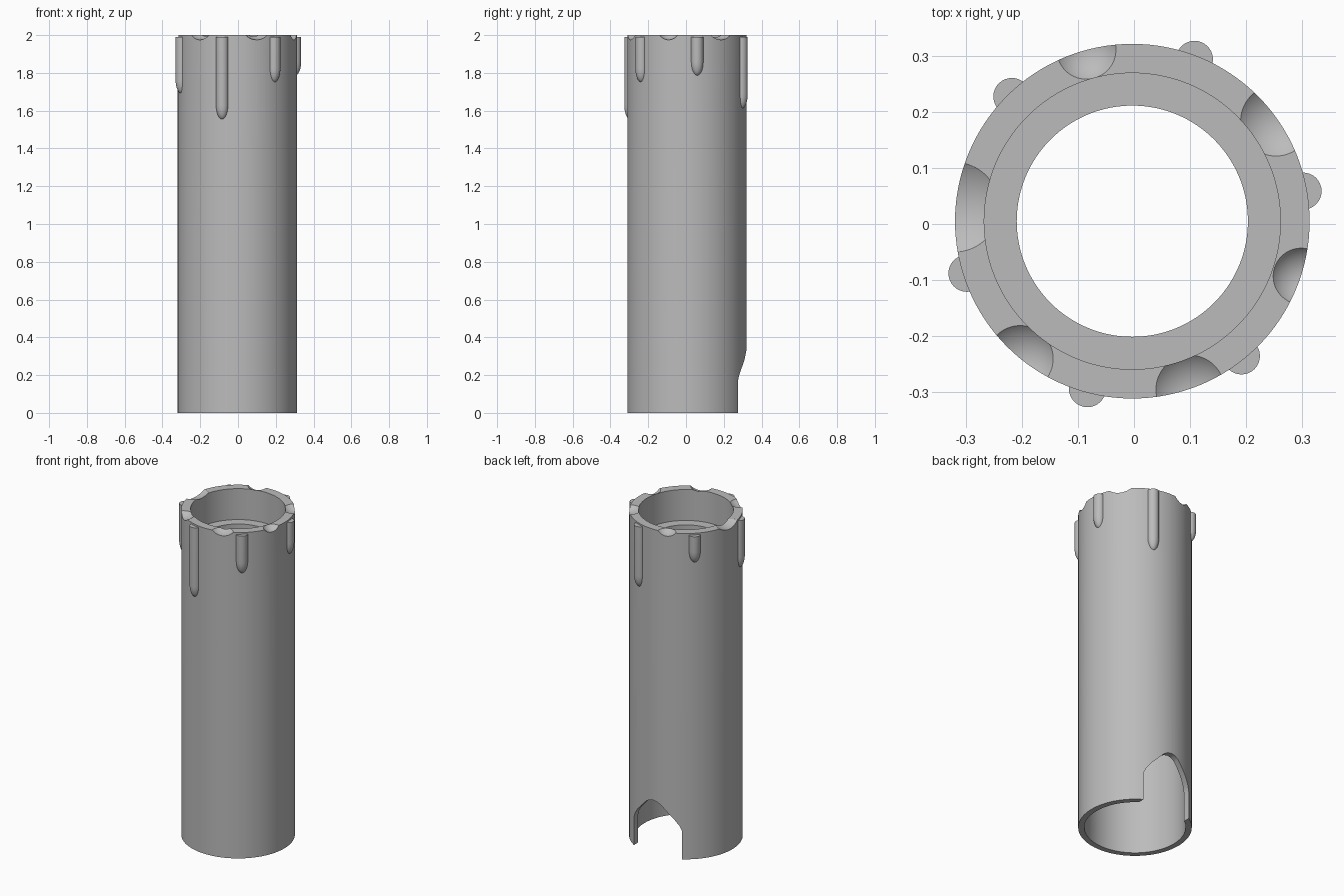
import bpy, bmesh
from math import cos, sin, pi, radians
from mathutils import Vector, Matrix

if "Cube" in bpy.data.objects:
    bpy.data.objects.remove(bpy.data.objects["Cube"])

CENTRE = Vector((-0.003, 0.005, 0))

grey = bpy.data.materials.new("plain_grey")
grey.use_nodes = True
colour = (0.5, 0.5, 0.5, 1)
grey.diffuse_color = colour
grey.node_tree.nodes["Principled BSDF"].inputs["Base Color"].default_value = colour


def make(name, bm, location):
    bmesh.ops.remove_doubles(bm, verts=bm.verts, dist=1e-5)
    bmesh.ops.recalc_face_normals(bm, faces=bm.faces)
    mesh = bpy.data.meshes.new(name)
    bm.to_mesh(mesh)
    bm.free()
    mesh.materials.append(grey)
    obj = bpy.data.objects.new(name, mesh)
    obj.location = location
    bpy.context.collection.objects.link(obj)
    return obj


def lathe(name, profile, location, steps, closed=False):
    """Turn an (r, z) profile around the vertical axis."""
    bm = bmesh.new()
    verts = [bm.verts.new((r, 0, z)) for r, z in profile]
    pairs = list(zip(verts, verts[1:] + verts[:1]))
    edges = [bm.edges.new(p) for p in (pairs if closed else pairs[:-1])]
    bmesh.ops.spin(bm, geom=verts + edges, axis=(0, 0, 1), cent=(0, 0, 0),
                   angle=2 * pi, steps=steps, use_merge=True)
    return make(name, bm, location)


def smooth(obj):
    bpy.ops.object.select_all(action="DESELECT")
    obj.select_set(True)
    bpy.context.view_layer.objects.active = obj
    bpy.ops.object.shade_smooth_by_angle(angle=radians(30))


# Hollow sleeve: socket at the top, ring ledge, wider bore below
RIM, LEDGE, LEDGE_BASE = 2.0, 1.81, 1.75
sleeve = lathe("sleeve", [
    (0.316, 0), (0.316, RIM), (0.264, RIM), (0.264, LEDGE),
    (0.206, LEDGE), (0.206, LEDGE_BASE), (0.282, LEDGE_BASE), (0.282, 0)],
    CENTRE, 128, closed=True)

cutters = []

# Melted scoops in the rim: x, y, radius at the rim
DEPTH = 0.025
for x, y, r in [(-0.085, 0.311, 0.053), (0.253, 0.184, 0.063),
                (0.298, -0.093, 0.05), (0.1, -0.295, 0.061),
                (-0.203, -0.24, 0.059), (-0.32, 0.03, 0.08)]:
    ball = (r * r + DEPTH * DEPTH) / (2 * DEPTH)
    bm = bmesh.new()
    bmesh.ops.create_uvsphere(bm, u_segments=64, v_segments=48, radius=ball)
    cutters.append(make("scoop_cutter", bm, (x, y, RIM - DEPTH + ball)))

# Arched cable notch at the back
half = [(0.164, -0.1), (0.164, 0.172), (0.15, 0.205), (0.125, 0.24),
        (0.05, 0.318), (0.025, 0.332)]
outline = half + [(0, 0.336)] + [(-x, z) for x, z in reversed(half)]
bm = bmesh.new()
face = bm.faces.new([bm.verts.new((x, 0.1, z)) for x, z in outline])
side = bmesh.ops.extrude_face_region(bm, geom=[face])["geom"]
bmesh.ops.translate(bm, vec=(0, 0.4, 0),
                    verts=[v for v in side if isinstance(v, bmesh.types.BMVert)])
cutters.append(make("notch_cutter", bm, (CENTRE.x, 0, 0)))

bpy.context.view_layer.objects.active = sleeve
for cutter in cutters:
    cutter.hide_render = True
    mod = sleeve.modifiers.new("cut", "BOOLEAN")
    mod.operation, mod.solver, mod.object = "DIFFERENCE", "EXACT", cutter
    bpy.ops.object.modifier_apply(modifier=mod.name)
    bpy.data.objects.remove(cutter)
smooth(sleeve)

# Wax drips: angle around the sleeve, height of the tip
R, TOP, TAPER = 0.033, 1.99, 0.075
for i, (angle, tip) in enumerate([(10, 1.785), (69, 1.61), (134, 1.82),
                                  (197.5, 1.69), (255, 1.553), (309, 1.75)]):
    a = radians(angle)
    bullet = [(R * sin(t * pi / 16), tip + TAPER * (1 - cos(t * pi / 16)))
              for t in range(9)]
    spot = CENTRE + Vector((cos(a), sin(a), 0)) * 0.309
    smooth(lathe(f"wax_drip_{i + 1}", bullet + [(R, TOP), (0, TOP)], spot, 32))
